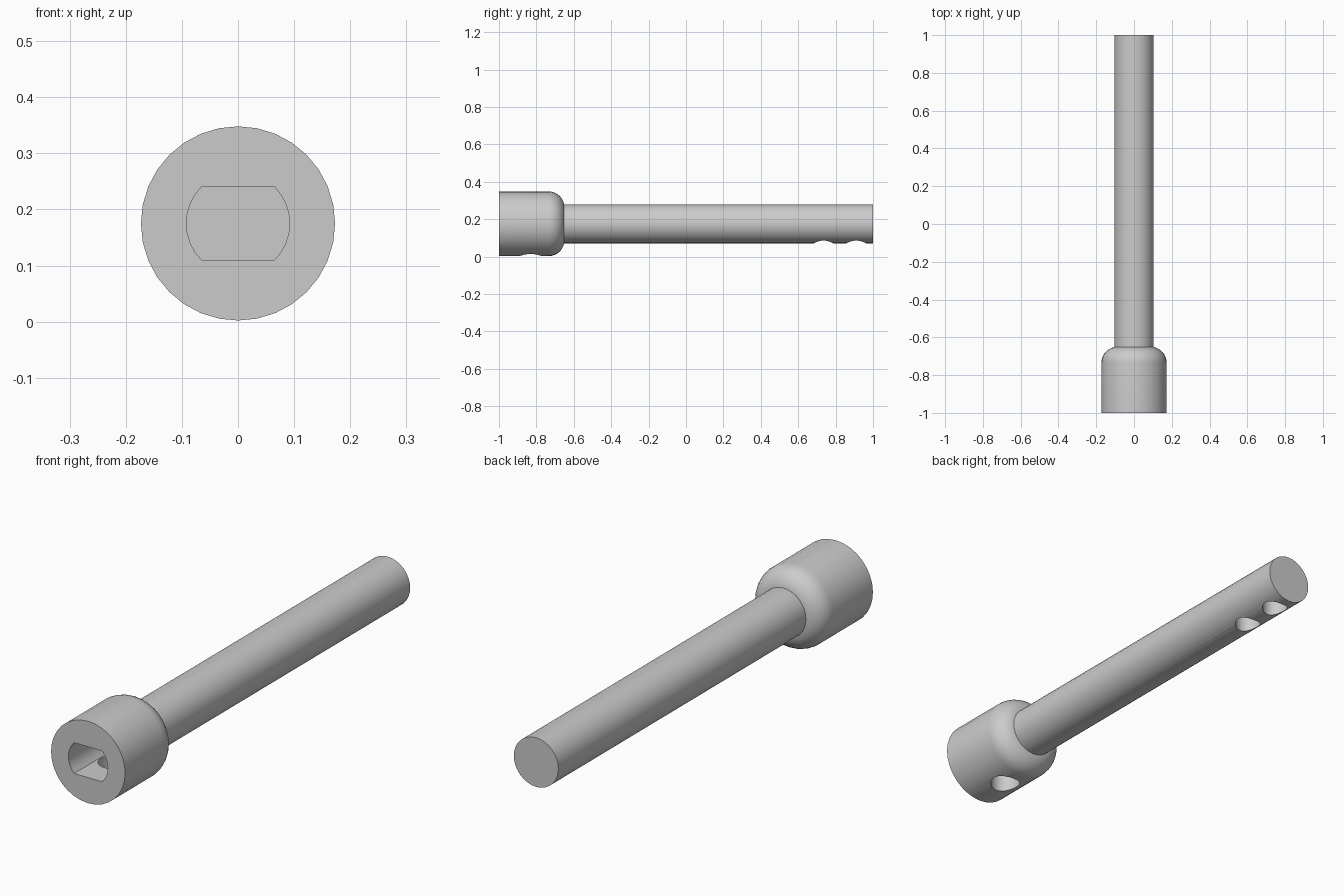
import bpy
import bmesh
from math import radians, sin, cos, pi, sqrt
from mathutils import Matrix, Vector

cube = bpy.data.objects.get("Cube")
if cube:
    bpy.data.objects.remove(cube, do_unlink=True)

AXIS_Z = 0.175
SIDES = 32

steel = bpy.data.materials.new("grey steel")
steel.use_nodes = True
steel.diffuse_color = (0.6, 0.6, 0.6, 1)
steel.node_tree.nodes["Principled BSDF"].inputs["Base Color"].default_value = (0.6, 0.6, 0.6, 1)


def add_object(name, bm):
    bmesh.ops.recalc_face_normals(bm, faces=bm.faces[:])
    mesh = bpy.data.meshes.new(name)
    bm.to_mesh(mesh)
    bm.free()
    mesh.materials.append(steel)
    obj = bpy.data.objects.new(name, mesh)
    bpy.context.collection.objects.link(obj)
    return obj


def turned(name, profile):
    """Solid of revolution about the long axis from (radius, y) pairs."""
    bm = bmesh.new()
    rings = []
    for r, y in profile:
        angles = [2 * pi * i / SIDES for i in range(SIDES)]
        rings.append([bm.verts.new((r * sin(a), y, AXIS_Z + r * cos(a))) for a in angles])
    for a, b in zip(rings, rings[1:]):
        for i in range(SIDES):
            j = (i + 1) % SIDES
            bm.faces.new((a[i], a[j], b[j], b[i]))
    bm.faces.new(rings[0])
    bm.faces.new(rings[-1])
    return add_object(name, bm)


def bore(y, radius, top):
    """Vertical cutter rising from below the part up to the given height."""
    bm = bmesh.new()
    low = -0.1
    bmesh.ops.create_cone(bm, cap_ends=True, segments=SIDES, radius1=radius, radius2=radius,
                          depth=top - low, matrix=Matrix.Translation((0, y, (top + low) / 2)))
    return add_object("bore_cutter", bm)


def socket(radius, half_height, front, back):
    """Cutter with two round sides and flat top and bottom."""
    bm = bmesh.new()
    half = sqrt(radius ** 2 - half_height ** 2)
    limit = pi / 2 - Vector((half_height, half)).angle(Vector((1, 0)))
    steps = 8
    arc = [limit * (2 * i / steps - 1) for i in range(steps + 1)]
    angles = arc + [a + pi for a in arc]
    verts = [bm.verts.new((radius * cos(a), front, AXIS_Z + radius * sin(a))) for a in angles]
    face = bm.faces.new(verts)
    new = bmesh.ops.extrude_face_region(bm, geom=[face])["geom"]
    moved = [v for v in new if isinstance(v, bmesh.types.BMVert)]
    bmesh.ops.translate(bm, verts=moved, vec=(0, back - front, 0))
    return add_object("socket_cutter", bm)


def activate(obj):
    bpy.ops.object.select_all(action='DESELECT')
    obj.select_set(True)
    bpy.context.view_layer.objects.active = obj


def cut(obj, cutters):
    activate(obj)
    for cutter in cutters:
        cutter.hide_render = True
        mod = obj.modifiers.new("cut", 'BOOLEAN')
        mod.operation = 'DIFFERENCE'
        mod.solver = 'EXACT'
        mod.object = cutter
        bpy.ops.object.modifier_apply(modifier=mod.name)
        bpy.data.objects.remove(cutter, do_unlink=True)
    bpy.ops.object.shade_smooth_by_angle(angle=radians(30))


# Socket head with a rounded shoulder
head_r, fillet, shoulder = 0.173, 0.085, -0.65
steps = 8
curve = [(head_r - fillet + fillet * cos(t), shoulder - fillet + fillet * sin(t))
         for t in (pi / 2 * i / steps for i in range(steps + 1))]
head = turned("socket_head", [(head_r, -1)] + curve)
cut(head, [socket(0.092, 0.065, -1.1, -0.7), bore(-0.83, 0.06, AXIS_Z)])

# Round shaft with two blind holes on the underside
shaft = turned("shaft", [(0.104, -0.67), (0.104, 1)])
cut(shaft, [bore(y, 0.052, AXIS_Z) for y in (0.735, 0.91)])
